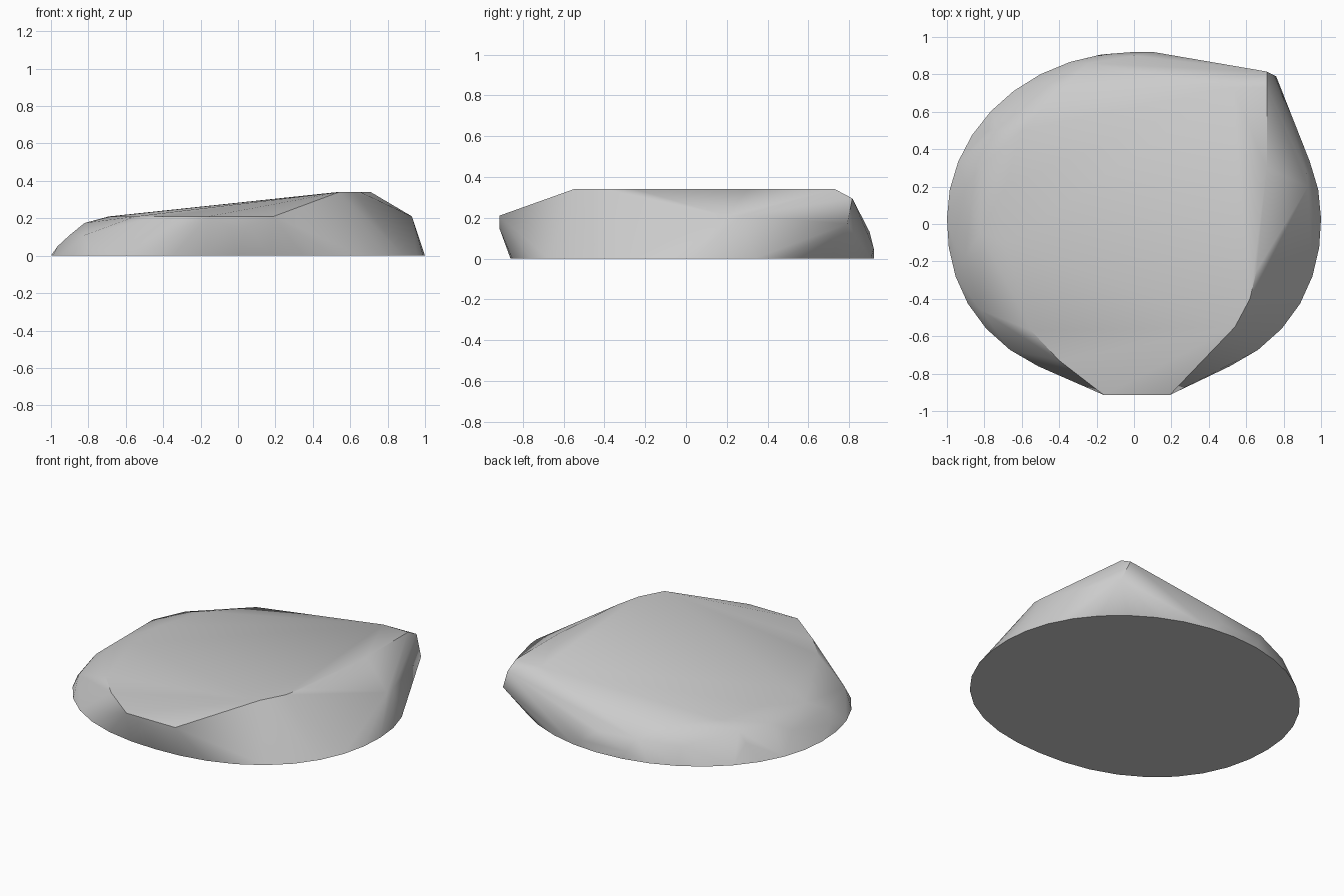
import bpy, bmesh
from math import cos, sin, pi, radians

if "Cube" in bpy.data.objects:
    bpy.data.objects.remove(bpy.data.objects["Cube"])

# footprint: slightly squarer towards the front
points = []
for i in range(36):
    a = 2 * pi * i / 36
    c, s = cos(a), sin(a)
    n = 2.0 if s > 0 else 2.2
    r = (abs(c) ** n + abs(s) ** n) ** (-1 / n)
    points.append((r * c, 0.03 + 0.89 * r * s, 0.0))

# bevelled layers of the rock: height -> outline points
layers = {
    0.05: [(-.965, -.1), (-.96, .1), (.1, .92), (-.2, .9)],
    0.11: [(-.9, -.17), (-.9, .2), (-.82, -.46), (-.78, .5), (-.5, .76)],
    0.13: [(-.25, .86), (0, .9), (.12, .9)],
    0.15: [(-.04, -.915), (.04, -.915)],
    0.17: [(.76, .79)],
    0.175: [(-.82, .3), (-.82, -.05), (-.73, .5)],
    0.21: [(-.16, -.915), (.19, -.915), (-.4, -.73), (-.55, -.57), (-.68, -.1),
           (-.69, .2), (-.6, .5), (-.38, .73), (.93, .2), (.925, .27)],
    0.295: [(.71, .815)],
    0.34: [(.71, .73), (.71, .3), (.655, -.25), (.62, -.4), (.54, -.55),
           (.51, -.1), (.53, .73)],
}
for z, outline in layers.items():
    points += [(x, y, z) for x, y in outline]

# rock: faceted hull around the layers
bm = bmesh.new()
for p in points:
    bm.verts.new(p)
hull = bmesh.ops.convex_hull(bm, input=bm.verts[:])
loose = [v for v in bm.verts if not v.link_faces]
bmesh.ops.delete(bm, geom=loose, context='VERTS')
bmesh.ops.dissolve_limit(bm, angle_limit=radians(0.5), verts=bm.verts[:], edges=bm.edges[:])
bmesh.ops.recalc_face_normals(bm, faces=bm.faces[:])
mesh = bpy.data.meshes.new("rock")
bm.to_mesh(mesh)
bm.free()
rock = bpy.data.objects.new("rock", mesh)
bpy.context.collection.objects.link(rock)
bpy.context.view_layer.objects.active = rock
rock.select_set(True)
bpy.ops.object.shade_smooth_by_angle(angle=radians(30))
